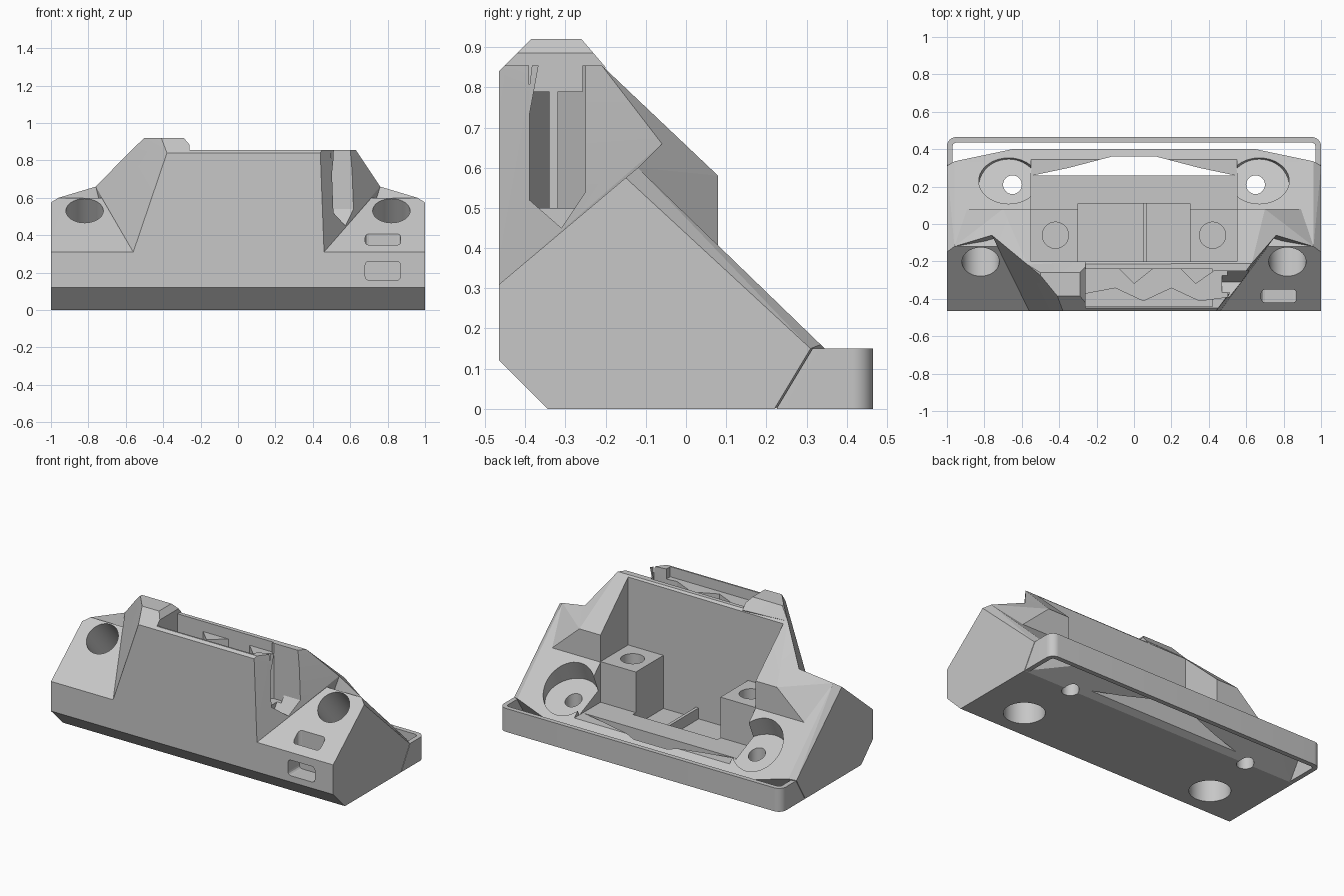
import bpy, bmesh, math
from mathutils import Vector

if "Cube" in bpy.data.objects:
    bpy.data.objects.remove(bpy.data.objects["Cube"])

grey = bpy.data.materials.new("plain grey")
grey.use_nodes = True
colour = (0.57, 0.57, 0.57, 1)
grey.diffuse_color = colour
grey.node_tree.nodes["Principled BSDF"].inputs["Base Color"].default_value = colour


def finish(name, bm):
    bmesh.ops.recalc_face_normals(bm, faces=bm.faces)
    mesh = bpy.data.meshes.new(name)
    bm.to_mesh(mesh)
    bm.free()
    mesh.materials.append(grey)
    ob = bpy.data.objects.new(name, mesh)
    bpy.context.collection.objects.link(ob)
    return ob


def hull(name, points):
    bm = bmesh.new()
    for p in points:
        bm.verts.new(p)
    bmesh.ops.convex_hull(bm, input=bm.verts)
    bmesh.ops.delete(bm, geom=[v for v in bm.verts if not v.link_faces], context='VERTS')
    bmesh.ops.dissolve_limit(bm, angle_limit=0.01, verts=bm.verts, edges=bm.edges)
    return finish(name, bm)


def prism(name, outline, z0, z1):
    bm = bmesh.new()
    face = bm.faces.new([bm.verts.new((x, y, z0)) for x, y in outline])
    ext = bmesh.ops.extrude_face_region(bm, geom=[face])
    for v in ext["geom"]:
        if isinstance(v, bmesh.types.BMVert):
            v.co.z = z1
    return finish(name, bm)


def box(name, x0, x1, y0, y1, z0, z1, round_axis=None):
    ob = prism(name, [(x0, y0), (x1, y0), (x1, y1), (x0, y1)], z0, z1)
    if round_axis is not None:
        bm = bmesh.new()
        bm.from_mesh(ob.data)
        edges = [e for e in bm.edges
                 if abs((e.verts[0].co - e.verts[1].co).normalized()[round_axis]) > 0.9]
        bmesh.ops.bevel(bm, geom=edges, offset=0.02, segments=3, profile=0.5, affect='EDGES')
        bm.to_mesh(ob.data)
        bm.free()
    return ob


def cylinder(name, a, b, r):
    a, b = Vector(a), Vector(b)
    bm = bmesh.new()
    bmesh.ops.create_cone(bm, cap_ends=True, segments=40, radius1=r, radius2=r,
                          depth=(b - a).length)
    bm.transform((b - a).to_track_quat('Z', 'Y').to_matrix().to_4x4())
    bmesh.ops.translate(bm, verts=bm.verts, vec=(a + b) / 2)
    return finish(name, bm)


def combine(target, tool, operation):
    mod = target.modifiers.new(operation.lower(), 'BOOLEAN')
    mod.operation, mod.solver, mod.object = operation, 'EXACT', tool
    bpy.context.view_layer.objects.active = target
    bpy.ops.object.modifier_apply(modifier=mod.name)
    bpy.data.objects.remove(tool)


def both(points):
    return [(s * x, y, z) for s in (-1, 1) for x, y, z in points]


# Full-width base with sloped front, chamfered ends and bowed rear lip
end = [(-.465, .12), (-.345, 0), (.22, 0), (.31, .15), (-.15, .575), (-.465, .31)]
rear = [(.96, -.12, .6), (.96, .335, .16), (.65, .40, .095), (.65, .22, 0)]
body = hull("bracket_body", both([(1, y, z) for y, z in end] + rear))

# Raised middle
shared = [(.7, .08, .58), (.7, .08, .15), (.4, -.44, .15)]
left = [(-.56, -.465, .31), (-.38, -.465, .84), (-.385, -.45, .855),
        (-.57, -.217, .855), (-.76, -.06, .66)]
right = [(.46, -.465, .31), (.44, -.465, .84), (.45, -.45, .855),
         (.63, -.21, .855), (.76, -.06, .66)]
combine(body, hull("middle_block", both(shared) + left + right), 'UNION')

# Shoulder wedges rising from each end to the middle
wedge = [(.76, -.06, .66), (.96, -.12, .6), (.9, .08, .4), (.7, .08, .58),
         (.62, -.06, .4), (.7, .08, .2), (.9, .05, .2), (.9, -.2, .25)]
for s in (-1, 1):
    combine(body, hull("shoulder", [(s * x, y, z) for x, y, z in wedge]), 'UNION')

# Taller crest on one side
crest = [(-.38, -.465, .84), (-.41, -.385, .92), (-.5, -.275, .92), (-.5, -.26, .92),
         (-.57, -.217, .855), (-.29, -.385, .92), (-.29, -.26, .92), (-.26, -.42, .885),
         (-.26, -.23, .885), (-.26, -.465, .84), (-.26, -.2, .85),
         (-.45, -.3, .7), (-.26, -.3, .7)]
combine(body, hull("crest", crest), 'UNION')

exit_shape = [(-.39, .52), (-.39, .73), (-.34, .86), (-.34, 1), (-.25, 1), (-.25, .54), (-.31, .45)]
cuts = [
    # Rear cavity, stepped around the two pillars
    box("cavity", -.55, .55, -.2, .8, .41, 1.2),
    box("rear_floor_cut", -.55, .55, .08, .8, .15, .5),
    box("middle_recess", -.3, .3, -.2, .11, .07, .5),
    prism("rear_opening", [(-.54, .26), (.54, .26), (.35, .3), (.12, .36),
                           (-.12, .36), (-.35, .3)], -.1, .5),
    # Zigzag strap groove, open at one side
    box("groove_mouth", -.26, .42, -.44, -.24, .79, 1.2),
    prism("groove", [(-.26, -.24), (-.08, -.24), (0, -.32), (.1, -.24), (.25, -.24),
                     (.33, -.32), (.43, -.25), (.5, -.25), (.5, -.39),
                     (.35, -.41), (.2, -.34), (.05, -.41), (-.1, -.34), (-.26, -.37)],
          .5, 1.2),
    hull("groove_exit", [(x, y, z) for x in (.47, .9) for y, z in exit_shape]),
    # Tie slots on one front corner
    box("upper_slot", .68, .87, -.42, -.35, .2, .7, 2),
    box("lower_slot", .68, .87, -.6, -.35, .16, .26, 1),
]
for s in (-1, 1):
    # Sloped bores, underside bores, pillar holes and rear screw pockets
    cuts += [
        cylinder("sloped_bore", (s * .82, -.005, .3), (s * .82, -.33, .68), .1),
        cylinder("underside_bore", (s * .69, -.15, -.1), (s * .69, -.15, .2), .12),
        cylinder("pillar_hole", (s * .42, -.06, .25), (s * .42, -.06, .6), .07),
        cylinder("pocket", (s * .67, .2, .19), (s * .67, .3, .42), .16),
        cylinder("screw_hole", (s * .65, .21, -.1), (s * .65, .21, .3), .05),
    ]
for c in cuts:
    combine(body, c, 'DIFFERENCE')

# Small rib across the middle recess
rib = box("recess_rib", .05, .07, -.21, .12, .06, .14)


# Rear guard strip: a rounded U
def arc(cx, r):
    sign = 1 if cx > 0 else -1
    angles = [math.pi / 2 * i / 10 for i in range(11)]
    return [(cx + sign * r * math.cos(a), .415 + r * math.sin(a)) for a in angles]


def u_path(r, x):
    return [(x, .2)] + arc(.95, r) + arc(-.95, r)[::-1] + [(-x, .2)]


guard = prism("rear_guard", u_path(.05, 1) + u_path(.02, .97)[::-1], 0, .15)
for v in guard.data.vertices:
    if v.co.y < .25:
        v.co.y = .225 + .6 * v.co.z

for ob in (body, rib, guard):
    bpy.ops.object.select_all(action='DESELECT')
    ob.select_set(True)
    bpy.context.view_layer.objects.active = ob
    bpy.ops.object.shade_smooth_by_angle(angle=math.radians(12))
